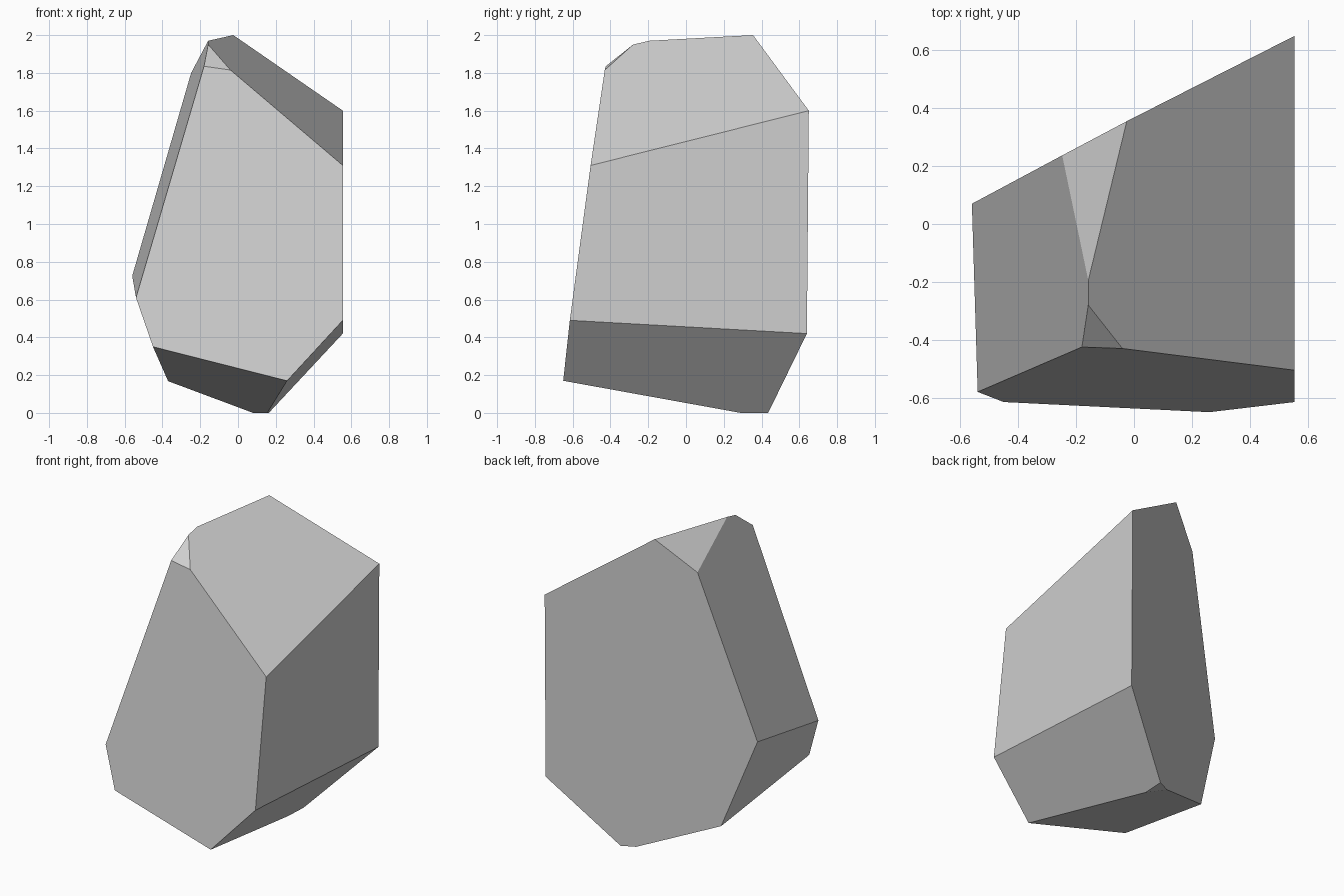
import bpy
import bmesh
from math import radians

cube = bpy.data.objects.get("Cube")
if cube:
    bpy.data.objects.remove(cube, do_unlink=True)

# Stone colour
stone = bpy.data.materials.new("stone grey")
stone.use_nodes = True
grey = (0.62, 0.62, 0.62, 1)
stone.diffuse_color = grey
stone.node_tree.nodes["Principled BSDF"].inputs["Base Color"].default_value = grey

# Corners of the chipped boulder, grouped by region
front_rim = [(-0.54, -0.58, 0.61), (-0.45, -0.615, 0.35), (0.26, -0.65, 0.17),
             (0.555, -0.615, 0.49), (0.555, -0.505, 1.31),
             (-0.04, -0.43, 1.815), (-0.18, -0.425, 1.835)]
crest = [(-0.158, -0.28, 1.95), (-0.158, -0.195, 1.97)]
back_rim = [(-0.025, 0.355, 2.0), (0.555, 0.65, 1.6), (0.555, 0.64, 0.42),
            (-0.37, 0.17, 0.168), (-0.56, 0.07, 0.725), (-0.248, 0.237, 1.8)]
foot = [(0.163, 0.435, 0), (0.08, 0.395, 0), (0.155, 0.29, 0)]

# Wrap the corners in a convex shell and merge triangles into flat facets
bm = bmesh.new()
for corner in front_rim + crest + back_rim + foot:
    bm.verts.new(corner)
bmesh.ops.convex_hull(bm, input=bm.verts[:])
bmesh.ops.dissolve_limit(bm, angle_limit=radians(5), verts=bm.verts[:], edges=bm.edges[:])
bmesh.ops.recalc_face_normals(bm, faces=bm.faces[:])

mesh = bpy.data.meshes.new("boulder")
bm.to_mesh(mesh)
bm.free()
mesh.materials.append(stone)
boulder = bpy.data.objects.new("boulder", mesh)
bpy.context.collection.objects.link(boulder)
